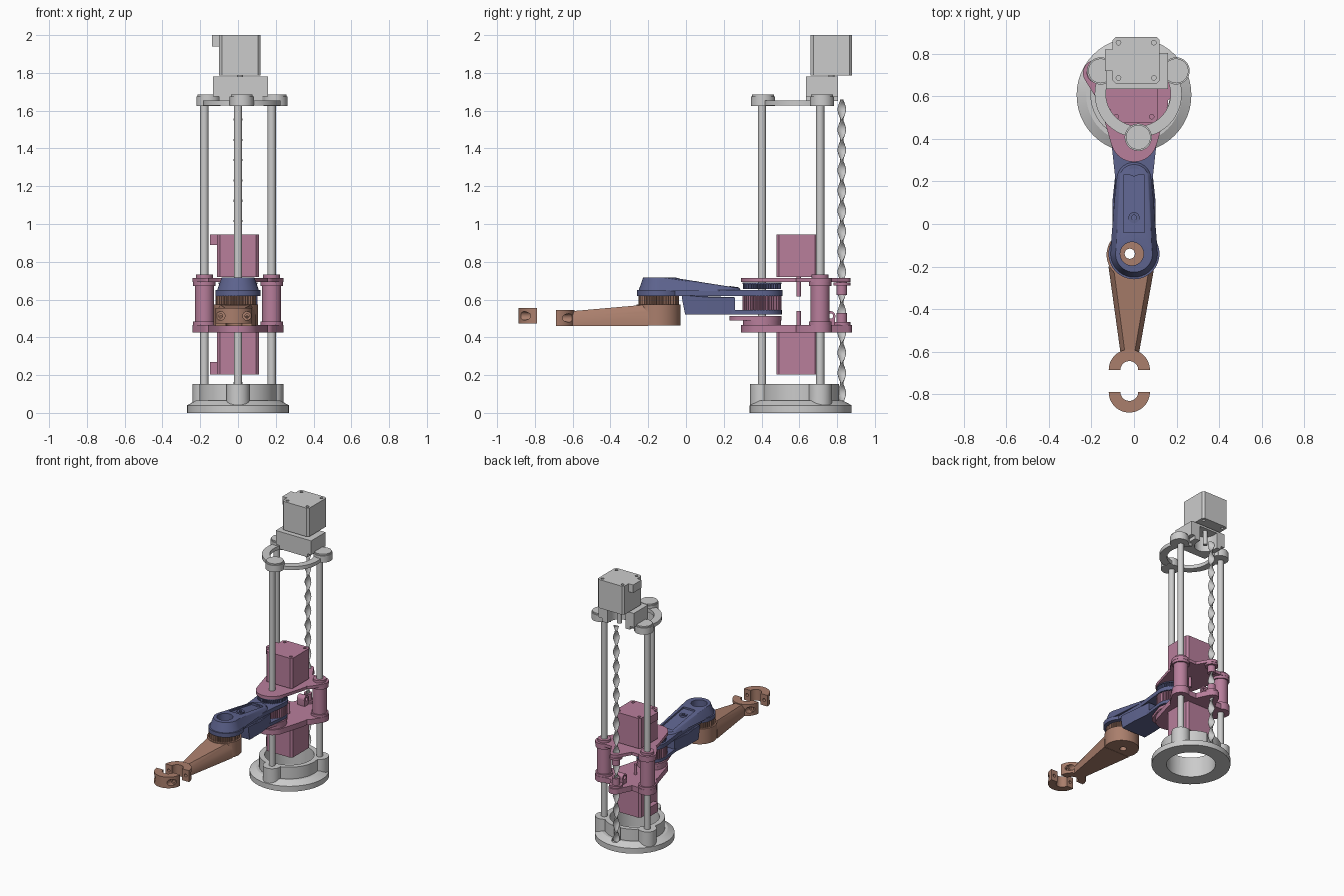
import bpy, bmesh
from math import pi, sin, cos

if "Cube" in bpy.data.objects:
    bpy.data.objects.remove(bpy.data.objects["Cube"])

def material(name, rgb):
    m = bpy.data.materials.new(name)
    m.diffuse_color = (*rgb, 1)
    m.use_nodes = True
    m.node_tree.nodes["Principled BSDF"].inputs["Base Color"].default_value = m.diffuse_color
    return m

PINK = material("pink", (0.48, 0.21, 0.33))
BLUE = material("blue", (0.11, 0.125, 0.27))
BROWN = material("brown", (0.40, 0.21, 0.15))

# ---------- helpers ----------
def finish(bm, name, mat):
    bmesh.ops.recalc_face_normals(bm, faces=bm.faces)
    me = bpy.data.meshes.new(name)
    bm.to_mesh(me)
    bm.free()
    ob = bpy.data.objects.new(name, me)
    bpy.context.collection.objects.link(ob)
    if mat:
        me.materials.append(mat)
    return ob

def circ(x, y, r, z, n=40):
    return [(x + r * cos(2 * pi * i / n), y + r * sin(2 * pi * i / n), z) for i in range(n)]

def cyl(x, y, r, z0, z1, n=40):
    return circ(x, y, r, z0, n) + circ(x, y, r, z1, n)

def along(axis, a, z, r, b0, b1):
    """Points of a level cylinder along x or y."""
    pts = [(a + r * cos(pi * i / 10), b, z + r * sin(pi * i / 10)) for b in (b0, b1) for i in range(20)]
    return pts if axis == "y" else [(q, p, s) for p, q, s in pts]

def box(x0, x1, y0, y1, z0, z1):
    return [(x, y, z) for x in (x0, x1) for y in (y0, y1) for z in (z0, z1)]

def hull(name, pts, mat=None):
    bm = bmesh.new()
    for p in pts:
        bm.verts.new(p)
    res = bmesh.ops.convex_hull(bm, input=bm.verts)
    junk = [g for g in res["geom_interior"] + res["geom_unused"] if isinstance(g, bmesh.types.BMVert)]
    bmesh.ops.delete(bm, geom=list(set(junk)), context="VERTS")
    bmesh.ops.dissolve_limit(bm, angle_limit=0.01, verts=bm.verts, edges=bm.edges)
    return finish(bm, name, mat)

def rings(name, loops, mat=None):
    """Skin a stack of equal-length loops and cap both ends."""
    bm = bmesh.new()
    vs = [[bm.verts.new(p) for p in lp] for lp in loops]
    for a, b in zip(vs, vs[1:]):
        for i in range(len(a)):
            j = (i + 1) % len(a)
            bm.faces.new((a[i], a[j], b[j], b[i]))
    bm.faces.new(vs[0])
    bm.faces.new(vs[-1])
    return finish(bm, name, mat)

def boolean(ob, op, *shapes):
    for pts in shapes:
        other = hull("cutter", pts)
        other.hide_render = True
        m = ob.modifiers.new("bool", "BOOLEAN")
        m.operation, m.solver, m.object = op, "EXACT", other
        bpy.context.view_layer.objects.active = ob
        bpy.ops.object.modifier_apply(modifier=m.name)
        bpy.data.objects.remove(other)
    return ob

def pulley(name, x, y, r, z0, z1, mat, teeth=40):
    lp = []
    for i in range(teeth * 4):
        a = 2 * pi * i / (teeth * 4)
        rr = r if i % 4 < 2 else r - 0.009
        lp.append((x + rr * cos(a), y + rr * sin(a)))
    return rings(name, [[(u, v, z) for u, v in lp] for z in (z0, z1)], mat)

def motor(name, x, y, z0, z1, conn, mat=None):
    h, c = 0.11, 0.014
    body = [(x + sx * a, y + sy * b, z) for sx in (-1, 1) for sy in (-1, 1)
            for a, b in ((h, h - c), (h - c, h)) for z in (z0, z1)]
    ob = hull(name, body, mat)
    boolean(ob, "DIFFERENCE", *[cyl(x + sx * 0.083, y + sy * 0.083, 0.011, z, z + 0.04, 12)
            for sx in (-1, 1) for sy in (-1, 1) for z in (z0 - 0.02, z1 - 0.02)])
    hull(name + "_connector", box(x - 0.147, x - h, y - 0.05, y + 0.05, *conn), mat)

RODS = [(-0.178, 0.71), (0.178, 0.71), (0, 0.402)]

# ---------- base ----------
base = hull("base", cyl(0, 0.607, 0.27, 0, 0.04, 48) + circ(0, 0.607, 0.225, 0.065, 48))
boolean(base, "UNION", cyl(0, 0.607, 0.205, 0.03, 0.152, 48), *[cyl(x, y, 0.062, 0.03, 0.152) for x, y in RODS])
boolean(base, "DIFFERENCE", cyl(0, 0.607, 0.168, -0.1, 0.3, 48), cyl(0, 0.825, 0.03, 0.045, 0.3, 20))

# ---------- guide rods and twisted lead screw ----------
for x, y in RODS:
    hull("guide_rod", cyl(x, y, 0.022, 0.02, 1.66, 24))
loops = []
for k in range(181):
    t, z = 2 * pi * k / 24, 0.05 + 1.61 * k / 180
    lp = []
    for i in range(10):
        u, v = 0.023 * cos(pi * i / 5), 0.009 * sin(pi * i / 5)
        lp.append((u * cos(t) - v * sin(t), 0.825 + u * sin(t) + v * cos(t), z))
    loops.append(lp)
rings("lead_screw", loops)

# ---------- top plate, lift motor and its bracket ----------
caps = [(-0.157, 0.72), (0.198, 0.72), (0.02, 0.408)]
top = hull("top_plate", cyl(0.02, 0.612, 0.205, 1.628, 1.655, 48))
boolean(top, "DIFFERENCE", cyl(0.02, 0.612, 0.152, 1.5, 1.8, 48), box(-0.11, 0.15, 0.74, 0.9, 1.5, 1.8))
boolean(top, "UNION", *[cyl(x, y, 0.064, 1.625, 1.675) for x, y in caps])
for x, y in caps:
    hull("rod_cap", cyl(x, y, 0.058, 1.67, 1.685))
br = hull("motor_bracket", box(-0.132, 0.16, 0.635, 0.805, 1.65, 1.78))
boolean(br, "DIFFERENCE", cyl(0.01, 0.77, 0.075, 1.5, 1.765) + cyl(0.01, 0.95, 0.075, 1.5, 1.765),
        box(-0.2, -0.10, 0.5, 0.9, 1.6, 1.675), box(0.13, 0.2, 0.5, 0.9, 1.6, 1.675))
hull("lift_motor_shaft", cyl(0.01, 0.77, 0.016, 1.66, 1.79, 20))
motor("lift_motor", 0.01, 0.77, 1.787, 2.0, (1.94, 2.0))

# ---------- carriage ----------
for name, z0, z1 in (("carriage_lower_plate", 0.425, 0.465), ("carriage_upper_plate", 0.692, 0.714)):
    p = hull(name, cyl(0, 0.402, 0.11, z0, z1) + box(-0.16, 0.16, 0.56, 0.76, z0, z1), PINK)
    boolean(p, "UNION", *[cyl(x, y, 0.062, z0, z1) + cyl(x * 0.8, y - 0.08, 0.05, z0, z1) for x, y in RODS[:2]])
    end = 0.045 if z0 < 0.5 else 0.035
    boolean(p, "UNION", cyl(0, 0.835, end, z0, z1) + box(-0.09, 0.09, 0.72, 0.75, z0, z1))
for x, y in RODS[:2]:
    hull("bearing_tube", cyl(x, y, 0.05, 0.46, 0.695), PINK)
    for z in (0.463, 0.672, 0.712):
        hull("bearing_collar", cyl(x, y, 0.06 if z < 0.7 else 0.045, z, z + 0.02), PINK)
for z0, z1 in ((0.46, 0.53), (0.625, 0.695)):
    hull("screw_nut", cyl(0, 0.825, 0.028, z0, z1, 24), PINK)
for z in (0.465, 0.675):
    hull("nut_flange", cyl(0, 0.825, 0.045, z, z + 0.015, 24), PINK)
lug = hull("cable_lug", along("x", 0.765, 0.513, 0.026, -0.03, 0.03) + box(-0.03, 0.03, 0.745, 0.785, 0.46, 0.47), PINK)
boolean(lug, "DIFFERENCE", along("x", 0.765, 0.513, 0.014, -0.1, 0.1))
motor("upper_arm_motor", 0, 0.588, 0.72, 0.945, (0.89, 0.945), PINK)
motor("lower_arm_motor", 0, 0.588, 0.203, 0.43, (0.203, 0.27), PINK)
hull("upper_motor_shaft", cyl(0, 0.597, 0.011, 0.615, 0.72, 16), PINK)
hull("lower_motor_shaft", cyl(0, 0.597, 0.011, 0.43, 0.54, 16), PINK)
hull("shoulder_seat", cyl(0, 0.402, 0.10, 0.46, 0.488), PINK)
hull("shoulder_flange", cyl(0, 0.402, 0.103, 0.49, 0.512) + cyl(0, 0.30, 0.07, 0.49, 0.512), PINK)
pulley("shoulder_pulley", 0, 0.402, 0.104, 0.54, 0.618, PINK)

# ---------- upper arm ----------
arm = hull("upper_arm_plate", cyl(0, 0.402, 0.108, 0.62, 0.65) + cyl(0, 0.2, 0.086, 0.62, 0.65), BLUE)
boolean(arm, "UNION", cyl(0, 0.2, 0.086, 0.62, 0.65) + cyl(0, -0.14, 0.088, 0.62, 0.65),
        cyl(0, -0.14, 0.12, 0.62, 0.65))
boolean(arm, "DIFFERENCE", cyl(-0.01, -0.14, 0.055, 0.5, 0.8))
cover = hull("upper_arm_cover", circ(0, -0.14, 0.112, 0.645) + circ(0, -0.14, 0.087, 0.716)
             + circ(0, 0.21, 0.084, 0.645) + circ(0, 0.21, 0.07, 0.664), BLUE)
recess = [(x, y, z) for x in (-0.05, 0.05) for y, z in ((-0.04, 0.70), (0.23, 0.655), (-0.04, 0.8), (0.23, 0.8))]
boolean(cover, "DIFFERENCE", cyl(-0.01, -0.14, 0.055, 0.5, 0.8), recess)
for y, z in ((0.03, 0.697), (0.25, 0.667)):
    b = hull("cover_boss", cyl(0, y, 0.026, 0.64, z, 24), BLUE)
    boolean(b, "DIFFERENCE", cyl(0, y, 0.012, 0.65, 0.8, 16))
pulley("drive_pulley", 0, 0.402, 0.10, 0.655, 0.685, BLUE)
hull("drive_pulley_rim", cyl(0, 0.402, 0.104, 0.683, 0.69), BLUE)
low = hull("upper_arm_beam", box(-0.1, 0.1, -0.005, 0.12, 0.522, 0.612) + box(-0.085, 0.085, 0.2, 0.26, 0.522, 0.612)
           + box(-0.1, 0.1, -0.02, 0, 0.6, 0.622), BLUE)
boolean(low, "DIFFERENCE", cyl(0, -0.14, 0.128, 0.4, 0.612))
hull("upper_arm_lower_disc", cyl(0, 0.402, 0.105, 0.522, 0.545) + box(-0.088, 0.088, 0.24, 0.26, 0.522, 0.545), BLUE)

# ---------- forearm ----------
EX, EY = -0.012, -0.145
bore = cyl(-0.02, -0.14, 0.024, 0.3, 0.8, 24)
def section(y, x, wide, narrow, z0, zm, z1):
    return [(x + s * w, y, z) for s in (-1, 1) for w, z in ((wide, z0), (wide, zm), (narrow, z1))]
fore = hull("forearm", section(-0.2, EX, 0.108, 0.085, 0.46, 0.52, 0.574)
            + section(-0.61, -0.02, 0.043, 0.022, 0.46, 0.51, 0.538), BROWN)
boolean(fore, "UNION", cyl(EX, EY, 0.117, 0.462, 0.575, 48))
boolean(fore, "DIFFERENCE", bore)
boolean(pulley("elbow_pulley", EX, EY, 0.107, 0.57, 0.618, BROWN), "DIFFERENCE", bore)

# ---------- split clamp ----------
for name, y, s, z0, z1 in (("clamp_inner", -0.687, 1, 0.46, 0.545), ("clamp_outer", -0.79, -1, 0.472, 0.555)):
    half = hull(name, cyl(-0.022, y, 0.097, z0, z1, 48), BROWN)
    lo, hi = sorted((y, y - s * 0.3))
    zc = (z0 + z1) / 2
    boolean(half, "DIFFERENCE", box(-0.3, 0.3, lo, hi, 0.3, 0.7), cyl(-0.022, y, 0.042, 0.3, 0.7))
    for x in (-0.092, 0.048):
        near, far = sorted((y + s * 0.035, y + s * 0.15))
        boolean(half, "DIFFERENCE", along("y", x, zc, 0.011, y - 0.12, y + 0.12),
                along("y", x, zc, 0.023, near, far))

# ---------- smooth the round sides, keep edges sharp ----------
bpy.ops.object.select_all(action="DESELECT")
for ob in bpy.context.scene.objects:
    ob.select_set(True)
    bpy.context.view_layer.objects.active = ob
bpy.ops.object.shade_smooth_by_angle(angle=0.5)
